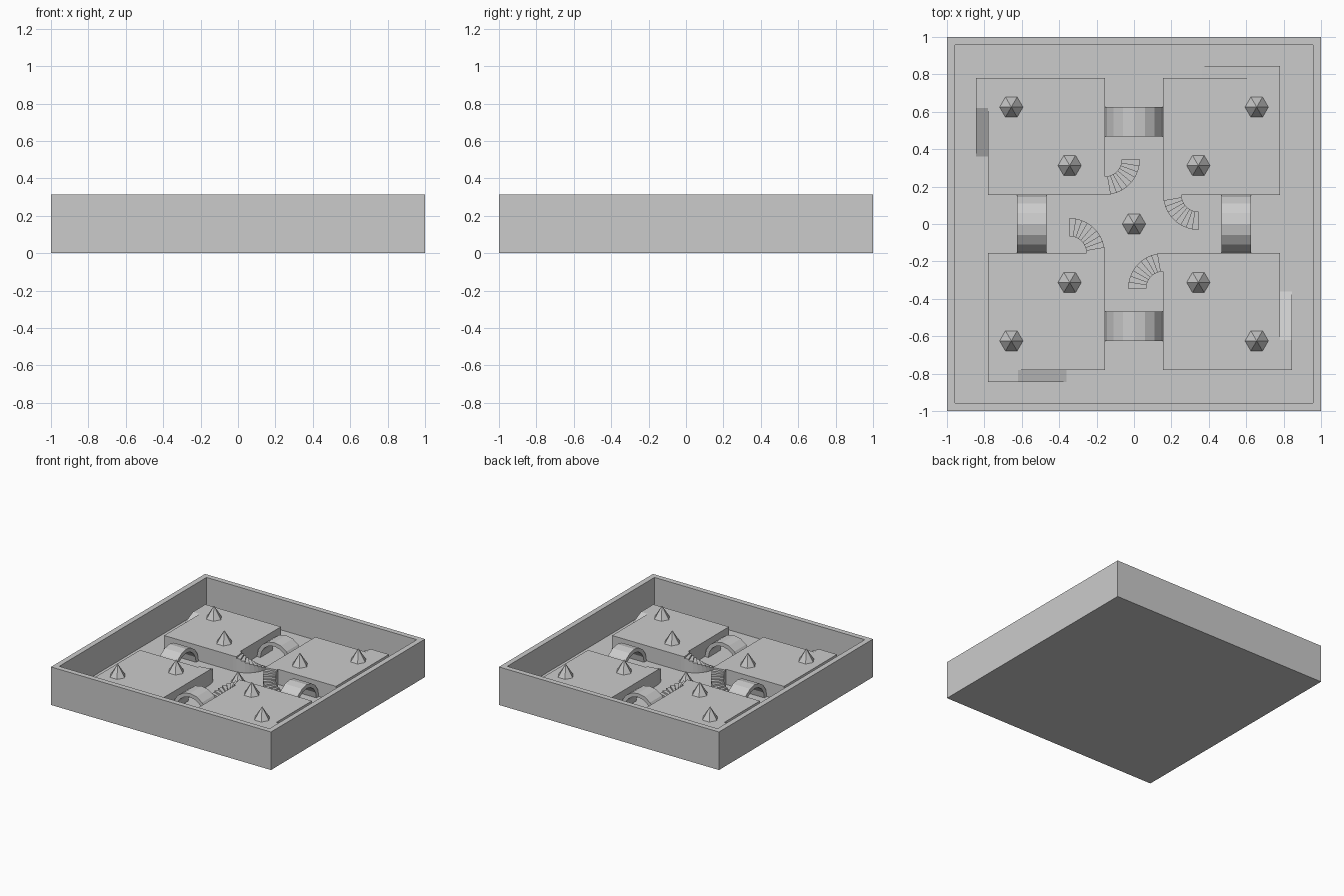
import bpy, bmesh
from math import sin, cos, pi
from mathutils import Matrix, Vector

if "Cube" in bpy.data.objects:
    bpy.data.objects.remove(bpy.data.objects["Cube"])

FLOOR, TOP, WALL = 0.0625, 0.1875, 0.3125   # floor, platform and wall heights
A, B, C = 0.15625, 0.78125, 0.84375         # platform inner, outer, ramp outer


def finish(bm, name, turn=0):
    """Turn the part by quarter turns about the centre and link it."""
    bmesh.ops.recalc_face_normals(bm, faces=bm.faces)
    bmesh.ops.transform(bm, matrix=Matrix.Rotation(-turn * pi / 2, 4, 'Z'), verts=bm.verts)
    me = bpy.data.meshes.new(name)
    bm.to_mesh(me)
    bm.free()
    ob = bpy.data.objects.new(name, me)
    bpy.context.collection.objects.link(ob)
    return ob


def prism(bm, pts, offset):
    """Extrude a closed polygon along an offset."""
    face = bm.faces.new([bm.verts.new(p) for p in pts])
    ext = bmesh.ops.extrude_face_region(bm, geom=[face], use_keep_orig=True)
    moved = [g for g in ext['geom'] if isinstance(g, bmesh.types.BMVert)]
    bmesh.ops.translate(bm, vec=Vector(offset), verts=moved)


# Walled tray: box whose top is inset and pushed down to the floor
bm = bmesh.new()
bmesh.ops.create_cube(bm, size=1, matrix=Matrix.Translation((0, 0, WALL / 2)) @ Matrix.Diagonal((2, 2, WALL, 1)))
top = max(bm.faces, key=lambda f: f.calc_center_median().z)
bmesh.ops.inset_region(bm, faces=[top], thickness=0.0625)
inner = bmesh.ops.extrude_discrete_faces(bm, faces=[top])['faces'][0]
for v in inner.verts:
    v.co.z = FLOOR
finish(bm, "walled_tray")


def platform(turn):
    bm = bmesh.new()
    prism(bm, [(-B, A, FLOOR), (-A, A, FLOOR), (-A, B, FLOOR), (-B, B, FLOOR)], (0, 0, TOP - FLOOR))
    finish(bm, "platform", turn)


def ramp(turn):
    # Slope with a landing beside the platform
    bm = bmesh.new()
    prism(bm, [(-C, 0.36, FLOOR), (-C, 0.62, TOP), (-C, B, TOP), (-C, B, FLOOR)], (C - B, 0, 0))
    finish(bm, "ramp", turn)


def curved_stairs(turn, steps=9):
    # Quarter-turn steps falling from platform level to the floor
    bm = bmesh.new()
    cx, cy, r0, r1 = -A, 0.34375, 0.09, 0.1875
    for i in range(steps):
        a0, a1 = (-pi / 2 + pi / 2 * k / steps for k in (i, i + 1))
        pts = [(cx + r * cos(a), cy + r * sin(a), FLOOR)
               for r, a in ((r0, a0), (r1, a0), (r1, a1), (r0, a1))]
        prism(bm, pts, (0, 0, (TOP - FLOOR) * (steps - i) / steps))
    finish(bm, "curved_stairs", turn)


def arch(turn, segs=8):
    # Half-ring tunnel filling the gap between two platforms
    bm = bmesh.new()
    angles = [pi * i / segs for i in range(segs + 1)]
    ring = [(A, a) for a in angles] + [(0.125, a) for a in reversed(angles)]
    prism(bm, [(r * cos(a), 0.46875, FLOOR + r * sin(a)) for r, a in ring], (0, 0.15625, 0))
    finish(bm, "arch", turn)


for t in range(4):
    platform(t)
    ramp(t)
    curved_stairs(t)
    arch(t)


def spike(x, y, z, h=0.1):
    bm = bmesh.new()
    bmesh.ops.create_cone(bm, cap_ends=True, segments=6, radius1=0.0625, radius2=0, depth=h,
                          matrix=Matrix.Translation((x, y, z + h / 2)) @ Matrix.Rotation(pi / 2, 4, 'Z'))
    bmesh.ops.remove_doubles(bm, verts=bm.verts, dist=1e-5)
    finish(bm, "spike")


# Six-sided spikes: two on each platform, one in the middle
spike(0, 0, FLOOR)
for sx in (-1, 1):
    for sy in (-1, 1):
        spike(sx * 0.656, sy * 0.625, TOP)
        spike(sx * 0.344, sy * 0.3125, TOP)
